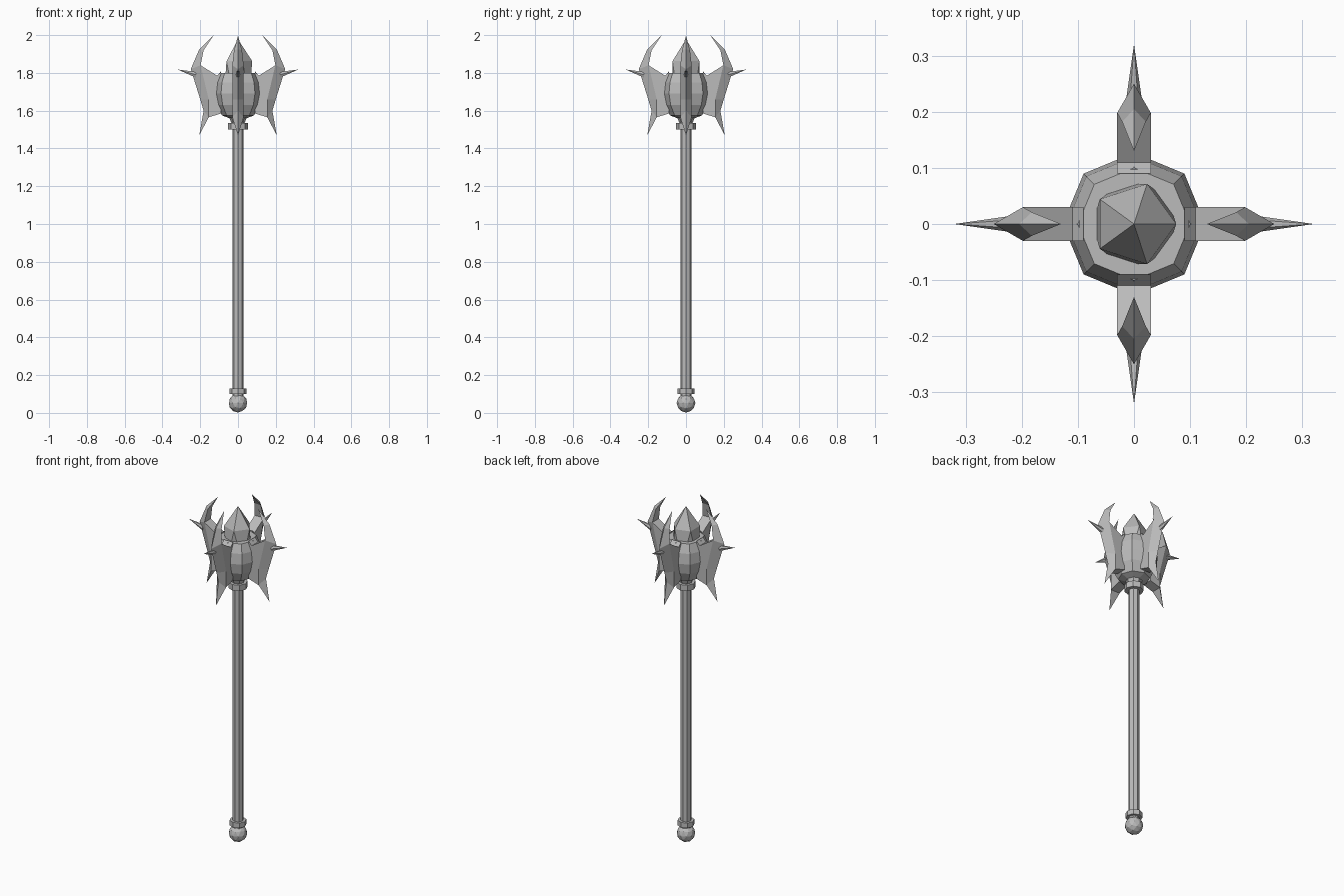
import bpy, bmesh, math
from mathutils import Matrix

if "Cube" in bpy.data.objects:
    bpy.data.objects.remove(bpy.data.objects["Cube"])

steel = bpy.data.materials.new("grey_steel")
steel.use_nodes = True
steel.diffuse_color = (0.5, 0.5, 0.5, 1)
steel.node_tree.nodes["Principled BSDF"].inputs["Base Color"].default_value = (0.5, 0.5, 0.5, 1)


def finish(name, bm):
    bmesh.ops.recalc_face_normals(bm, faces=bm.faces)
    mesh = bpy.data.meshes.new(name)
    bm.to_mesh(mesh)
    bm.free()
    mesh.materials.append(steel)
    obj = bpy.data.objects.new(name, mesh)
    bpy.context.collection.objects.link(obj)
    return obj


def lathe(name, profile, sides=8):
    """Faceted solid of revolution from (radius, height) pairs, capped at both ends."""
    bm = bmesh.new()
    rings = []
    for r, z in profile:
        angles = [math.tau * i / sides for i in range(sides)]
        rings.append([bm.verts.new((r * math.cos(a), r * math.sin(a), z)) for a in angles])
    for low, high in zip(rings, rings[1:]):
        for i in range(sides):
            j = (i + 1) % sides
            bm.faces.new((low[i], low[j], high[j], high[i]))
    bm.faces.new(rings[0])
    bm.faces.new(rings[-1])
    return finish(name, bm)


def gem(name, radius, half_height, z, subdivisions):
    bm = bmesh.new()
    bmesh.ops.create_icosphere(bm, subdivisions=subdivisions, radius=1)
    bmesh.ops.scale(bm, vec=(radius, radius, half_height), verts=bm.verts)
    bmesh.ops.translate(bm, vec=(0, 0, z), verts=bm.verts)
    return finish(name, bm)


# Handle, pommel and collars
gem("pommel", 0.05, 0.05, 0.052, 2)
lathe("pommel_collar", [(0.045, 0.1), (0.045, 0.13)])
lathe("shaft", [(0.03, 0.08), (0.03, 1.58)])
lathe("head_collar", [(0.052, 1.5), (0.052, 1.535)])

# Bulging octagonal head with a pointed crown
lathe("head_core", [(0.035, 1.535), (0.045, 1.56), (0.085, 1.575), (0.115, 1.63), (0.127, 1.69),
                    (0.12, 1.75), (0.1, 1.8), (0.085, 1.8)])
gem("crown_point", 0.084, 0.21, 1.768, 1)

# Blade: thick flank points (x, z, half thickness) and sharp edge points (x, z)
flank = {"a": (0.09, 1.808, 0.03), "b": (0.11, 1.785, 0.03), "c": (0.198, 1.84, 0.03),
         "d": (0.182, 1.92, 0.021), "e": (0.155, 1.66, 0.03), "f": (0.155, 1.565, 0.03),
         "g": (0.09, 1.585, 0.03)}
edge = {"T": (0.13, 1.998), "P": (0.205, 1.925), "Q": (0.25, 1.82), "R": (0.2, 1.66),
        "S": (0.182, 1.6), "L": (0.205, 1.47)}
side_faces = ["abcefg", "dPT", "cQPd", "cQRe", "eRSf", "fSL"]
bridges = ["ab", "bc", "cd", "dT", "fL", "gf", "ag"]


def blade(name, angle):
    bm = bmesh.new()
    sides = []
    sharp = {k: bm.verts.new((x, 0, z)) for k, (x, z) in edge.items()}
    for s in (1, -1):
        pts = {k: bm.verts.new((x, s * t, z)) for k, (x, z, t) in flank.items()}
        sides.append({**pts, **sharp})
    for pts in sides:
        for face in side_faces:
            bm.faces.new([pts[k] for k in face])
    left, right = sides
    for p, q in bridges:
        loop = [left[p], left[q], right[q], right[p]]
        bm.faces.new(list(dict.fromkeys(loop)))
    bmesh.ops.rotate(bm, matrix=Matrix.Rotation(angle, 3, "Z"), verts=bm.verts)
    return finish(name, bm)


def spike(name, angle):
    bm = bmesh.new()
    tip = bm.verts.new((0.32, 0, 1.818))
    base = []
    for i in range(6):
        a = math.tau * i / 6
        base.append(bm.verts.new((0.222, 0.014 * math.cos(a), 1.79 + 0.018 * math.sin(a))))
    bm.faces.new(base)
    for i in range(6):
        bm.faces.new((base[i], base[(i + 1) % 6], tip))
    bmesh.ops.rotate(bm, matrix=Matrix.Rotation(angle, 3, "Z"), verts=bm.verts)
    return finish(name, bm)


# Four blades around the head, each with an outward spike
for i, label in enumerate(("left", "back", "right", "front")):
    blade(label + "_blade", i * math.pi / 2)
    spike(label + "_spike", i * math.pi / 2)
